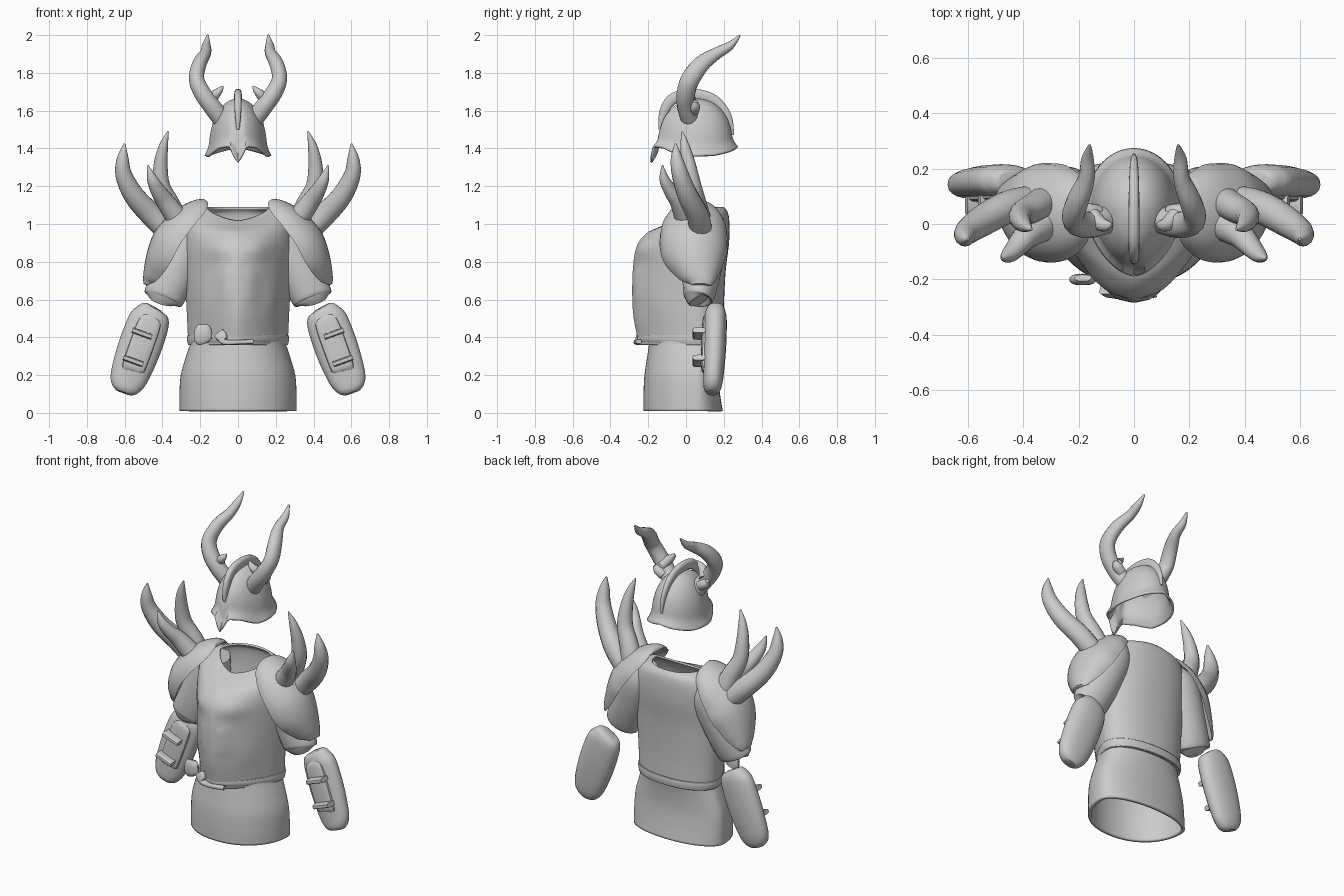
import bpy, bmesh, math
from mathutils import Vector


def finish(name, bm, mirror=False, thick=0.0, angle=40):
    bmesh.ops.recalc_face_normals(bm, faces=bm.faces)
    me = bpy.data.meshes.new(name)
    bm.to_mesh(me)
    bm.free()
    ob = bpy.data.objects.new(name, me)
    bpy.context.collection.objects.link(ob)
    bpy.ops.object.select_all(action='DESELECT')
    ob.select_set(True)
    bpy.context.view_layer.objects.active = ob
    bpy.ops.object.shade_smooth_by_angle(angle=math.radians(angle))
    if thick:
        ob.modifiers.new("shell", 'SOLIDIFY').thickness = thick
    if mirror:
        ob.modifiers.new("mirror", 'MIRROR').use_axis[0] = True
    return ob


def skin(rings, caps):
    bm = bmesh.new()
    vs = [[bm.verts.new(p) for p in r] for r in rings]
    n = len(vs[0])
    for a, b in zip(vs, vs[1:]):
        for i in range(n):
            bm.faces.new((a[i], a[(i + 1) % n], b[(i + 1) % n], b[i]))
    if caps:
        bm.faces.new(vs[0])
        bm.faces.new(vs[-1])
    return bm


def smooth_rows(rows, steps):
    # Catmull-Rom through rows of numbers
    out = []
    for i in range(len(rows) - 1):
        p = [rows[max(i - 1, 0)], rows[i], rows[i + 1], rows[min(i + 2, len(rows) - 1)]]
        for s in range(steps):
            t = s / steps
            out.append([0.5 * (2 * b + (c - a) * t + (2 * a - 5 * b + 4 * c - d) * t * t
                               + (3 * b - a - 3 * c + d) * t ** 3) for a, b, c, d in zip(*p)])
    return out + [list(rows[-1])]


def power(v, e):
    return math.copysign(abs(v) ** e, v)


def sweep(name, rows, mirror=True, ref=(0, 1, 0), n=14, steps=4, exp=2, wall=0, angle=40):
    # rows: x, y, z, half-size along ref, half-size across; wall > 0 gives a crescent shell
    rows = smooth_rows(rows, steps)
    rings = []
    for i, r in enumerate(rows):
        a, b = rows[max(i - 1, 0)], rows[min(i + 1, len(rows) - 1)]
        tan = (Vector(b[:3]) - Vector(a[:3])).normalized()
        u = Vector(ref)
        u = (u - tan * u.dot(tan)).normalized()
        v = tan.cross(u)
        ring = []
        for k in range(n):
            t = 2 * math.pi * k / n
            c, s = power(math.cos(t), 2 / exp), power(math.sin(t), 2 / exp)
            off = r[4] * s
            if wall:
                depth = 2 * r[4] - (wall if s < 0 else 0)
                off = max(depth, 0.005) * abs(s) - r[4]
            ring.append(Vector(r[:3]) + u * r[3] * c + v * off)
        rings.append(ring)
    return finish(name, skin(rings, True), mirror, angle=angle)


def body(name, rows, front_exp, back_exp, thick, bumps=()):
    # rows: z front, z sides and back, half width, y front, y back
    rings = []
    for zf, zb, w, yf, yb in smooth_rows(rows, 5):
        ring = []
        for k in range(64):
            t = 2 * math.pi * k / 64
            e = 2 / (front_exp if math.sin(t) < 0 else back_exp)
            s, yc = power(math.sin(t), e), 0.06
            x = w * power(math.cos(t), e)
            y = yc + s * (yb - yc if s > 0 else yc - yf)
            z = zb + (zf - zb) * max(0, -s)
            if s < 0:
                for bx, bz, sx, sz, h in bumps:
                    y -= h * math.exp(-((abs(x) - bx) / sx) ** 2 - ((z - bz) / sz) ** 2)
            ring.append((x, y, z))
        rings.append(ring)
    return finish(name, skin(rings, False), thick=thick)


# Breastplate with shallow muscle relief
muscles = [(0.11, 0.87, 0.07, 0.05, 0.02), (0.07, 0.72, 0.035, 0.035, 0.012),
           (0.07, 0.63, 0.035, 0.035, 0.012), (0.18, 0.6, 0.04, 0.09, 0.01)]
body("breastplate", [(.36, .36, .262, -.25, .20), (.42, .42, .266, -.262, .20), (.55, .55, .272, -.282, .20),
                     (.75, .75, .283, -.282, .21), (.88, .90, .292, -.26, .228), (.95, 1.00, .287, -.21, .23),
                     (.985, 1.06, .25, -.14, .222), (1.02, 1.09, .165, -.06, .20)],
     1.5, 2.2, 0.012, muscles)

# Flared skirt, open below
body("skirt", [(.01, .01, .31, -.225, .195), (.1, .1, .31, -.225, .18), (.2, .2, .303, -.22, .17),
               (.3, .3, .275, -.205, .175), (.37, .37, .252, -.195, .185), (.42, .42, .245, -.19, .185)],
     2.1, 2.1, 0.02)

# Waist strap and pouch
body("waist_strap", [(.36, .36, .264, -.24, .207), (.385, .385, .27, -.258, .21), (.41, .41, .269, -.258, .208)],
     1.5, 2.2, 0.006)
sweep("buckle_plate", [(-.10, -.235, .42, .02, .03), (-.085, -.245, .40, .02, .03), (-.07, -.25, .375, .02, .015),
                       (.0, -.262, .375, .015, .012), (.08, -.25, .378, .015, .012)], mirror=False, exp=4)
sweep("pouch", [(-.18, -.195, .37, .015, .03), (-.185, -.2, .39, .02, .048), (-.185, -.2, .44, .02, .045),
                (-.185, -.195, .465, .012, .03)], mirror=False, exp=2.6)

# Sleeves
sweep("sleeve", [(.20, .10, 1.02, .08, .06), (.25, .10, .94, .11, .12), (.32, .085, .77, .105, .118),
                 (.385, .07, .63, .085, .112), (.398, .065, .60, .07, .10), (.40, .065, .595, .05, .07)],
      n=18)

# Curved shoulder plates
sweep("shoulder_plate", [(.175, .06, 1.12, .06, .015), (.205, .055, 1.095, .12, .04), (.28, .045, 1.035, .168, .062),
                         (.365, .04, .94, .18, .075), (.41, .05, .85, .17, .07), (.45, .07, .76, .12, .05),
                         (.475, .08, .71, .08, .03), (.49, .08, .68, .05, .012)], n=28, wall=.035, angle=60)

# Three shoulder spikes per side
sweep("outer_spike", [(.37, .08, .96, .06, .06), (.46, .06, 1.05, .06, .062), (.55, .01, 1.15, .055, .056),
                      (.605, -.03, 1.26, .045, .045), (.61, -.05, 1.35, .031, .031), (.60, -.055, 1.425, .005, .005)])
sweep("upper_spike", [(.32, .08, 1.0, .06, .065), (.36, .06, 1.1, .052, .056), (.405, .035, 1.2, .047, .047),
                      (.41, .015, 1.31, .038, .038), (.395, -.005, 1.41, .025, .025), (.37, -.02, 1.49, .004, .004)])
sweep("front_spike", [(.32, .0, 1.03, .06, .06), (.385, -.04, 1.12, .048, .05), (.425, -.085, 1.18, .036, .04),
                      (.455, -.115, 1.24, .026, .028), (.478, -.125, 1.31, .004, .004)])

# Bracers with front panel and two straps
sweep("bracer", [(.445, .155, .56, .035, .045), (.453, .156, .543, .05, .078), (.47, .156, .49, .06, .108),
                 (.523, .152, .34, .06, .114), (.577, .145, .19, .053, .1), (.597, .138, .13, .045, .075),
                 (.605, .135, .107, .03, .045)], exp=2.3, n=20)
sweep("bracer_panel", [(.455, .11, .51, .01, .03), (.467, .105, .48, .018, .06), (.51, .10, .36, .02, .065),
                       (.551, .098, .245, .018, .062), (.556, .102, .23, .01, .055)], exp=3, n=16)
for nm, cx, cz in (("upper_strap", .508, .42), ("lower_strap", .555, .275)):
    sweep(nm, [(cx - .052, .07, cz - .019, .035, .015), (cx + .052, .07, cz + .019, .035, .015)],
          exp=3.5, n=16, steps=1)

# Helmet: pointed dome with a wavy flared brim
edge = [(0, 1.33), (.14, 1.365), (.32, 1.415), (.7, 1.405), (1.15, 1.36), (2, 1.365), (math.pi, 1.41)]


def brim(d):
    for (a, za), (b, zb) in zip(edge, edge[1:]):
        if d <= b + 1e-6:
            return za + (zb - za) * (d - a) / (b - a)


rings = []
for r, h in smooth_rows([(1.16, 0), (1.02, .16), (.96, .38), (.84, .62), (.6, .84), (.3, .96), (.02, 1)], 3):
    ring = []
    for k in range(64):
        t = 2 * math.pi * k / 64
        d = abs((t + math.pi) % (2 * math.pi) - math.pi)
        e = 2 / 1.7 if d < math.pi / 2 else 1
        c = power(math.cos(t), e)
        zb = brim(d)
        ring.append((.153 * r * power(math.sin(t), e), .06 - r * c * (.215 if c > 0 else .185),
                     zb + (1.665 - zb) * h))
    rings.append(ring)
finish("helmet", skin(rings, False), thick=.012)

# Helmet crest
sweep("crest", [(0, -.135, 1.50, .008, .012), (0, -.115, 1.6, .018, .025), (0, -.06, 1.668, .02, .03),
                (0, .05, 1.685, .02, .03), (0, .15, 1.655, .018, .028), (0, .22, 1.57, .014, .022),
                (0, .245, 1.47, .006, .01)], mirror=False, ref=(1, 0, 0), exp=2.6)

# Great horns and small horn studs
sweep("horn", [(.09, .02, 1.56, .05, .05), (.14, .0, 1.625, .048, .048), (.19, .0, 1.695, .049, .046),
               (.22, .025, 1.77, .05, .041), (.203, .085, 1.85, .045, .038), (.172, .165, 1.905, .032, .03),
               (.168, .235, 1.945, .022, .023), (.16, .285, 2.0, .005, .005)])
sweep("horn_stud", [(.15, .03, 1.65, .03, .03), (.12, .0, 1.685, .026, .026), (.095, -.005, 1.71, .018, .017),
                    (.08, .0, 1.73, .004, .004)])
sweep("horn_knob", [(.13, .04, 1.60, .03, .03), (.165, .045, 1.625, .03, .028), (.185, .05, 1.65, .012, .012)])
